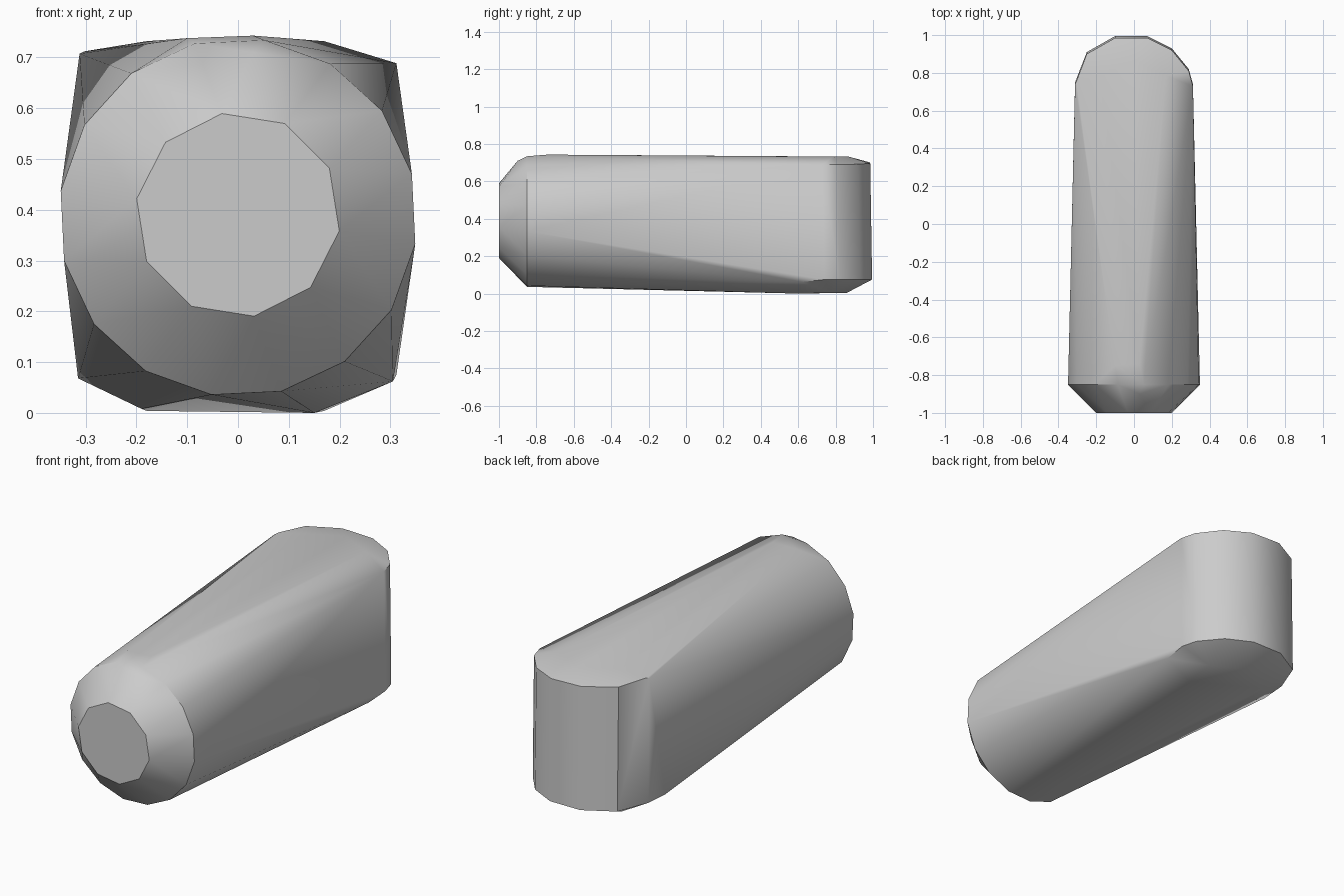
import bpy, bmesh
from math import cos, sin, radians, tau

cube = bpy.data.objects.get("Cube")
if cube:
    bpy.data.objects.remove(cube, do_unlink=True)

grey = bpy.data.materials.new("plain grey")
grey.use_nodes = True
colour = (0.6, 0.6, 0.6, 1)
grey.diffuse_color = colour
grey.node_tree.nodes["Principled BSDF"].inputs["Base Color"].default_value = colour


def ring(sides, radius, y, z, start):
    """Circle of points facing the front."""
    angles = [radians(start) - tau * i / sides for i in range(sides)]
    return [(radius * cos(a), y, z + radius * sin(a)) for a in angles]


# Flat nose disc and the rim behind its bevel
points = ring(10, 0.202, -1, 0.39, 99)
points += ring(16, 0.353, -0.85, 0.385, 171.5)

# Crown just behind the rim
points += [(0.03, -0.9, 0.71), (0.03, -0.74, 0.743), (-0.1, -0.75, 0.738)]

# Upright rounded tail, with a slightly leaning upper edge
tail = [(-0.312, 0.74), (-0.25, 0.9), (-0.1, 0.985), (0.07, 0.985),
        (0.2, 0.92), (0.29, 0.81), (0.312, 0.73)]
for x, y in tail:
    points.append((x, y, 0.698 - 0.03 * x))
    points.append((x, y + 0.01, 0.075))

# Side corners and the flat plateaus above and below
points += [(-0.303, 0.76, 0.712), (0.31, 0.72, 0.684),
           (-0.315, 0.62, 0.068), (0.305, 0.62, 0.062)]
for x in (-0.18, 0, 0.17):
    points.append((x, 0.87 - abs(x) / 2, 0.732))
    points.append((x, 0.86 - abs(x) / 2, 0.004))
points += [(-0.19, 0.6, 0.008), (0.15, 0.6, 0)]

# Wrap everything in one convex shell
bm = bmesh.new()
for p in points:
    bm.verts.new(p)
result = bmesh.ops.convex_hull(bm, input=bm.verts)
loose = [v for v in bm.verts if not v.link_faces]
bmesh.ops.delete(bm, geom=loose, context='VERTS')
bmesh.ops.dissolve_limit(bm, angle_limit=radians(1), verts=bm.verts, edges=bm.edges)
bmesh.ops.recalc_face_normals(bm, faces=bm.faces)

mesh = bpy.data.meshes.new("rounded_block")
bm.to_mesh(mesh)
bm.free()
mesh.materials.append(grey)
block = bpy.data.objects.new("rounded_block", mesh)
bpy.context.collection.objects.link(block)

# Smooth sides with crisp bevel edges
bpy.ops.object.select_all(action='DESELECT')
block.select_set(True)
bpy.context.view_layer.objects.active = block
bpy.ops.object.shade_smooth_by_angle(angle=radians(30))
